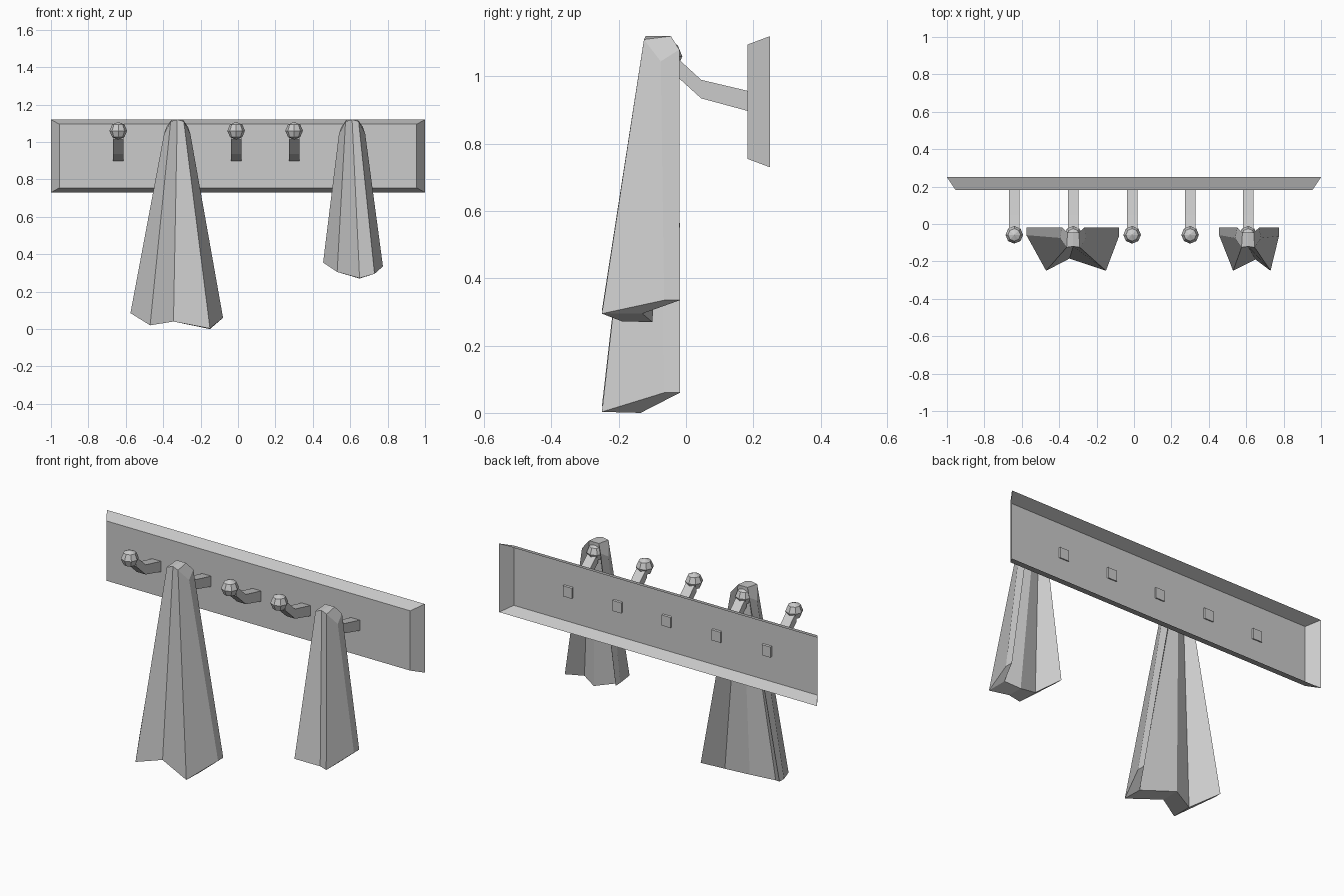
import bpy, bmesh

if "Cube" in bpy.data.objects:
    bpy.data.objects.remove(bpy.data.objects["Cube"])

grey = bpy.data.materials.new("plain grey")
grey.diffuse_color = (0.6, 0.6, 0.6, 1)
grey.use_nodes = True
grey.node_tree.nodes["Principled BSDF"].inputs["Base Color"].default_value = grey.diffuse_color


def make(name, verts, faces, fix=True):
    me = bpy.data.meshes.new(name)
    bm = bmesh.new()
    vs = [bm.verts.new(v) for v in verts]
    for f in faces:
        bm.faces.new([vs[i] for i in f])
    if fix:
        bmesh.ops.recalc_face_normals(bm, faces=bm.faces)
    bm.to_mesh(me)
    bm.free()
    me.materials.append(grey)
    ob = bpy.data.objects.new(name, me)
    bpy.context.collection.objects.link(ob)
    return ob


# Wall board: bevelled front, open at the back
def rect(hx, z0, z1, y):
    return [(-hx, y, z0), (hx, y, z0), (hx, y, z1), (-hx, y, z1)]


make("board", rect(0.955, 0.755, 1.095, 0.183) + rect(1.0, 0.73, 1.12, 0.25),
     [(0, 1, 2, 3)] + [(i, i + 4, (i + 1) % 4 + 4, (i + 1) % 4) for i in range(4)],
     fix=False)

# Pegs: bent square bars, each ending in a faceted knob
BAR = [(0.193, 0.895), (0.193, 0.955), (0.045, 0.99), (-0.04, 1.068),
       (-0.04, 1.012), (0.045, 0.935)]
PEGS = [-0.64, -0.325, -0.01, 0.30, 0.61]
for n, x in enumerate(PEGS):
    k = len(BAR)
    verts = [(x + s * 0.028, y, z) for s in (-1, 1) for y, z in BAR]
    faces = [(0, 1, 2, 5), (2, 3, 4, 5), (6, 7, 8, 11), (8, 9, 10, 11)]
    faces += [(i, (i + 1) % k, (i + 1) % k + k, i + k) for i in range(k)]
    make(f"peg_{n + 1}", verts, faces)
    bpy.ops.mesh.primitive_uv_sphere_add(segments=8, ring_count=4, radius=0.047,
                                         location=(x, -0.058, 1.06))
    knob = bpy.context.object
    knob.name = f"knob_{n + 1}"
    knob.data.materials.append(grey)


# Hanging cloths: folded thick drapes, hollow at the back
# rings run along the outer folds left to right, then back along the inner side
TOP = [(-.07, -.075, 1.045), (-.035, -.125, 1.11), (0, -.12, 1.12),
       (.035, -.125, 1.11), (.07, -.075, 1.045),
       (.058, -.02, 1.08), (.03, -.045, 1.12), (0, -.045, 1.12),
       (-.03, -.045, 1.12), (-.058, -.02, 1.08)]


def cloth(name, x, hem):
    verts = [(x + a, y, z) for a, y, z in TOP + hem]
    faces = [(i, (i + 1) % 10, (i + 1) % 10 + 10, i + 10) for i in range(10)]
    for o in (0, 10):
        faces += [(o + i, o + i + 1, o + 8 - i, o + 9 - i) for i in range(4)]
    make(name, verts, faces)


cloth("large_cloth", -0.325,
      [(-.25, -.06, .085), (-.145, -.25, .02), (-.02, -.185, .04),
       (.175, -.25, .003), (.245, -.065, .06),
       (.245, -.018, .06), (.175, -.135, 0), (-.02, -.08, .04),
       (-.145, -.135, .02), (-.25, -.018, .085)])
cloth("small_cloth", 0.61,
      [(-.155, -.06, .355), (-.08, -.25, .305), (.04, -.19, .272),
       (.12, -.25, .295), (.165, -.065, .335),
       (.165, -.018, .335), (.12, -.13, .295), (.04, -.1, .27),
       (-.08, -.13, .305), (-.155, -.018, .355)])
